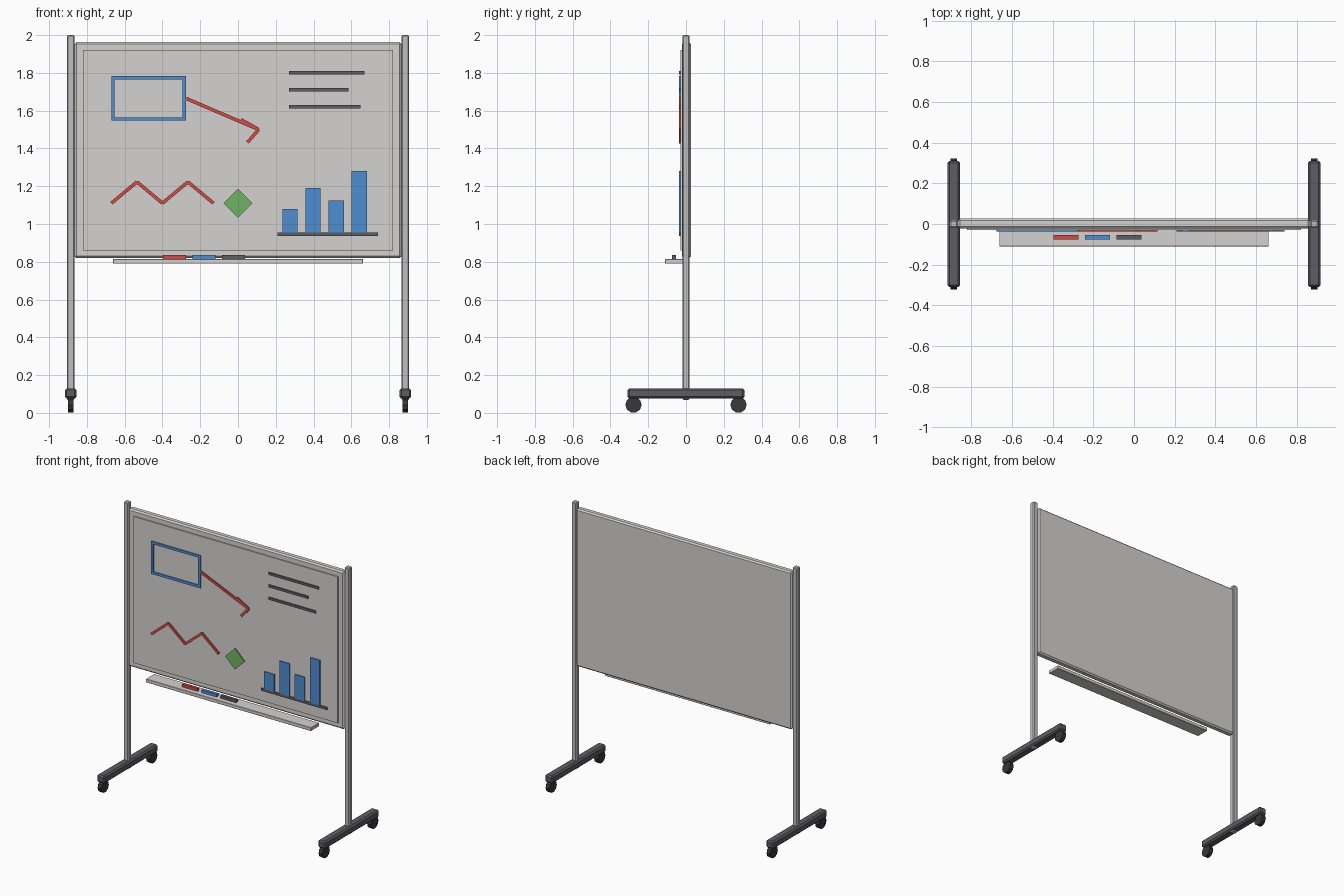
import bpy, bmesh, math
from mathutils import Matrix, Vector

cube = bpy.data.objects.get("Cube")
if cube:
    bpy.data.objects.remove(cube, do_unlink=True)


def material(name, rgb, rough=0.5):
    m = bpy.data.materials.new(name)
    m.use_nodes = True
    m.diffuse_color = (*rgb, 1)
    node = next(n for n in m.node_tree.nodes if n.type == 'BSDF_PRINCIPLED')
    node.inputs["Base Color"].default_value = (*rgb, 1)
    node.inputs["Roughness"].default_value = rough
    return m


white = material("board white", (0.66, 0.65, 0.63))
metal = material("light metal", (0.52, 0.52, 0.52))
dark = material("dark grey", (0.11, 0.11, 0.13))
rubber = material("wheel black", (0.04, 0.04, 0.045))
red = material("marker red", (0.64, 0.07, 0.055))
blue = material("marker blue", (0.08, 0.27, 0.65))
green = material("marker green", (0.17, 0.45, 0.13))


def finish(name, bm, mat, bevel=0):
    me = bpy.data.meshes.new(name)
    bm.to_mesh(me)
    bm.free()
    ob = bpy.data.objects.new(name, me)
    bpy.context.collection.objects.link(ob)
    me.materials.append(mat)
    if bevel:
        mod = ob.modifiers.new("edge bevel", 'BEVEL')
        mod.width = bevel
        mod.segments = 1
    return ob


def box(name, x, y, z, mat, bevel=0):
    """Box from (low, high) ranges on each axis."""
    bm = bmesh.new()
    bmesh.ops.create_cube(bm, size=1)
    for v in bm.verts:
        v.co = [r[0] if c < 0 else r[1] for c, r in zip(v.co, (x, y, z))]
    return finish(name, bm, mat, bevel)


INK = (-0.038, -0.0301)      # depth range of everything drawn on the board
LINE = 0.018                 # stroke width


def stroke(name, points, mat, width=LINE):
    """Flat plates following a polyline in the x-z plane."""
    bm = bmesh.new()
    for a, b in zip(points, points[1:]):
        a, b = Vector((a[0], 0, a[1])), Vector((b[0], 0, b[1]))
        d, mid = b - a, (a + b) / 2
        mid.y = sum(INK) / 2
        place = (Matrix.Translation(mid)
                 @ Matrix.Rotation(-math.atan2(d.z, d.x), 4, 'Y')
                 @ Matrix.Diagonal((d.length, INK[1] - INK[0], width, 1)))
        bmesh.ops.create_cube(bm, size=1, matrix=place)
    return finish(name, bm, mat)


# Board: framed slab with a raised writing surface
box("board_frame", (-0.865, 0.865), (-0.022, 0.026), (0.82, 1.963), white, 0.01)
box("writing_surface", (-0.82, 0.82), (-0.03, -0.02), (0.86, 1.92), white)

# Stand: post, foot and two casters on each side
for side, s in (("left", 1), ("right", -1)):
    x = 0.886 * s
    box(side + "_post", (x - 0.02, x + 0.02), (-0.019, 0.019), (0.068, 2), metal, 0.006)
    box(side + "_foot", (x - 0.031, x + 0.031), (-0.31, 0.31), (0.076, 0.13), dark, 0.01)
    for end, e in (("front", -1), ("back", 1)):
        bm = bmesh.new()
        place = (Matrix.Translation((x, 0.278 * e, 0.043))
                 @ Matrix.Rotation(math.pi / 2, 4, 'Y'))
        bmesh.ops.create_cone(bm, cap_ends=True, segments=10, radius1=0.043,
                              radius2=0.043, depth=0.03, matrix=place)
        finish(f"{side}_{end}_wheel", bm, rubber)

# Tray and pens
box("pen_tray", (-0.662, 0.662), (-0.11, -0.015), (0.79, 0.815), white, 0.002)
for name, x, mat in (("red_pen", -0.335, red), ("blue_pen", -0.18, blue),
                     ("grey_pen", -0.025, dark)):
    box(name, (x - 0.061, x + 0.061), (-0.075, -0.054), (0.814, 0.835), mat)

# Outlined box on the board
left, right, low, high = -0.662, -0.284, 1.556, 1.774
h = LINE / 2
for z, part in ((low, "bottom"), (high, "top")):
    stroke("outline_" + part, [(left - h, z), (right + h, z)], blue)
for x, part in ((left, "left"), (right, "right")):
    stroke("outline_side_" + part, [(x, low + h), (x, high - h)], blue)

# Arrow and zigzag
tip = (0.11, 1.5)
stroke("arrow_shaft", [(-0.275, 1.665), tip], red)
stroke("arrow_head", [(0.015, 1.553), tip, (0.05, 1.432)], red)
stroke("zigzag", [(-0.67 + 0.135 * i, 1.11 + 0.113 * (i % 2)) for i in range(5)], red)

# Diamond
stroke("diamond", [(-0.0385, 1.0715), (0.0385, 1.1485)], green, 0.109)

# Note lines
for i, end in enumerate((0.67, 0.585, 0.648)):
    z = 1.8 - 0.09 * i
    stroke(f"note_line_{i + 1}", [(0.27, z), (end, z)], dark)

# Bar chart
stroke("chart_axis", [(0.21, 0.945), (0.74, 0.945)], dark)
for i, top in enumerate((1.08, 1.19, 1.125, 1.28)):
    x = 0.276 + 0.122 * i
    box(f"chart_bar_{i + 1}", (x - 0.04, x + 0.04), INK, (0.954, top), blue)
